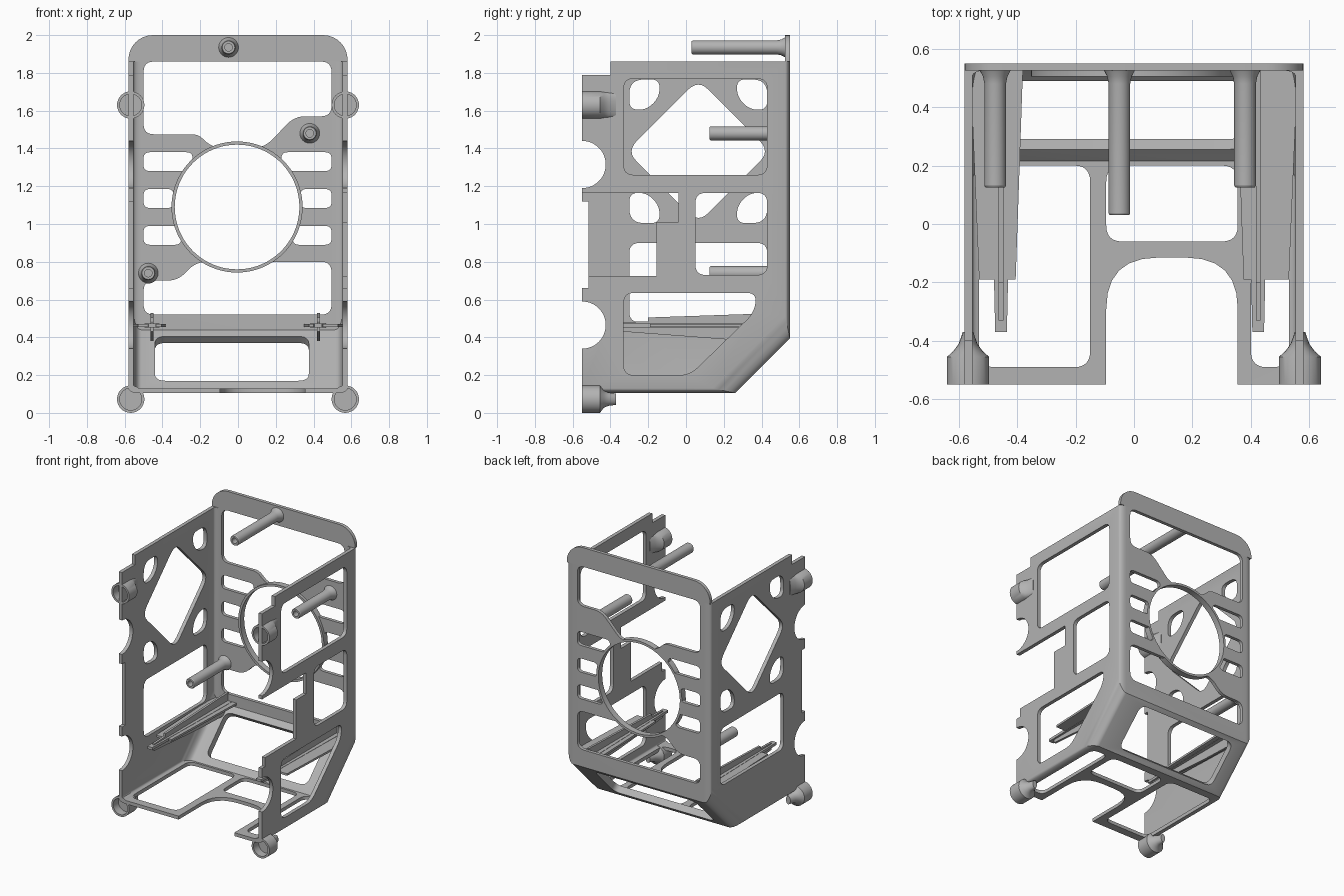
import bpy, bmesh, math
from mathutils import Matrix, Vector

if "Cube" in bpy.data.objects:
    bpy.data.objects.remove(bpy.data.objects["Cube"])

GREY = (0.45, 0.45, 0.45, 1)
mat = bpy.data.materials.new("light grey")
mat.use_nodes = True
mat.diffuse_color = GREY
mat.node_tree.nodes["Principled BSDF"].inputs["Base Color"].default_value = GREY


def finish(name, bm):
    bmesh.ops.recalc_face_normals(bm, faces=bm.faces)
    me = bpy.data.meshes.new(name)
    bm.to_mesh(me)
    bm.free()
    me.materials.append(mat)
    ob = bpy.data.objects.new(name, me)
    bpy.context.collection.objects.link(ob)
    return ob


def activate(ob):
    bpy.ops.object.select_all(action='DESELECT')
    ob.select_set(True)
    bpy.context.view_layer.objects.active = ob


def rounded(pts, r, n=6):
    """Outline with every corner eased by radius r."""
    out = []
    pts = [Vector(p) for p in pts]
    for i, p in enumerate(pts):
        a, b = pts[i - 1] - p, pts[(i + 1) % len(pts)] - p
        d = min(r * 1.1, a.length * 0.49, b.length * 0.49)
        s, e = p + a.normalized() * d, p + b.normalized() * d
        for k in range(n + 1):
            t = k / n
            out.append(s * (1 - t) ** 2 + p * 2 * t * (1 - t) + e * t * t)
    return out


def rect(u0, u1, v0, v1, r=0.05):
    return rounded([(u0, v0), (u1, v0), (u1, v1), (u0, v1)], r)


def circle(u, v, r, n=64):
    return [(u + r * math.cos(k * math.tau / n), v + r * math.sin(k * math.tau / n)) for k in range(n)]


def place(axis, u, v, w):
    return {'x': (w, u, v), 'y': (u, w, v), 'z': (u, v, w)}[axis]


def prism(name, outline, axis, lo, hi):
    bm = bmesh.new()
    rings = [[bm.verts.new(place(axis, p[0], p[1], w)) for p in outline] for w in (lo, hi)]
    n = len(outline)
    for ring in rings:
        bm.faces.new(ring)
    for i in range(n):
        j = (i + 1) % n
        bm.faces.new((rings[0][i], rings[0][j], rings[1][j], rings[1][i]))
    return finish(name, bm)


def loft(name, sections, x, z, closed=False, n=32):
    """Elliptical sections (rx, rz, y) joined along y."""
    bm = bmesh.new()
    rings = [[bm.verts.new((x + rx * math.cos(k * math.tau / n), y, z + rz * math.sin(k * math.tau / n)))
              for k in range(n)] for rx, rz, y in sections]
    pairs = list(zip(rings, rings[1:]))
    if closed:
        pairs.append((rings[-1], rings[0]))
    else:
        bm.faces.new(rings[0])
        bm.faces.new(rings[-1])
    for a, b in pairs:
        for i in range(n):
            j = (i + 1) % n
            bm.faces.new((a[i], a[j], b[j], b[i]))
    return finish(name, bm)


def cut(ob, cutter):
    activate(ob)
    m = ob.modifiers.new("cut", 'BOOLEAN')
    m.operation, m.solver, m.object = 'DIFFERENCE', 'EXACT', cutter
    bpy.ops.object.modifier_apply(modifier=m.name)
    bpy.data.objects.remove(cutter)


def hull(name, profile, half, wide, small):
    """Extruded side profile; slanted rear edges get a wide bevel, other folds a small one."""
    ob = prism(name, profile, 'x', -half, half)
    bm = bmesh.new()
    bm.from_mesh(ob.data)
    layer = bm.edges.layers.float.new("bevel_weight_edge")
    for e in bm.edges:
        a, b = (v.co for v in e.verts)
        if abs(a.x - b.x) > 0.01:
            continue
        dy, dz = abs(a.y - b.y), abs(a.z - b.z)
        if dy > 0.05 and dz > 0.05:
            e[layer] = 1
        elif min(a.y, b.y) > 0.5 or max(a.z, b.z) < 0.2:
            e[layer] = small / wide
    bm.to_mesh(ob.data)
    bm.free()
    activate(ob)
    m = ob.modifiers.new("ease", 'BEVEL')
    m.limit_method, m.width, m.segments = 'WEIGHT', wide, 6
    bpy.ops.object.modifier_apply(modifier=m.name)
    return ob


# Thin shell: two walls, floor, slanted panel and back panel
shell = hull("housing_shell", [(-.55, .105), (.26, .105), (.55, .395), (.55, 1.86), (-.4, 1.86),
                               (-.4, 1.79), (-.55, 1.79)], .58, .1, .025)
cut(shell, hull("inside", [(-.7, .13), (.215, .13), (.525, .44), (.525, 2.1), (-.7, 2.1)], .553, .08, .02))

# Front edge: recesses and half-round notches on both walls
cut(shell, prism("recess", [(-.7, .66), (-.515, .66), (-.515, 1.12), (-.7, 1.12)], 'x', -1, 1))
for z in (.465, 1.315):
    cut(shell, prism("notch", circle(-.55, z, .125), 'x', -1, 1))

# Left wall openings
left_wall = [
    rect(-.33, .43, 1.26, 1.77),
    rect(.05, .43, .73, 1.165),
    rounded([(-.33, .2), (.02, .2), (.36, .53), (.375, .635), (-.33, .635)], .05),
    [(-.7, .725), (-.155, .725), (-.155, 1.01), (-.04, 1.01), (-.04, 1.165), (-.7, 1.165)]]
for o in left_wall:
    cut(shell, prism("opening", o, 'x', .5, .7))

# Right wall openings: diamond, four corner holes, lower window
cy, cz, h = .065, 1.385, .38
right_wall = [rounded([(cy - h, cz), (cy, cz - h), (cy + h, cz), (cy, cz + h)], .07), rect(-.3, .43, .48, .9)]
for sy in (-1, 1):
    for sz in (-1, 1):
        hole = [(.365, .38), (.365, .22), (.27, .22), (.205, .29), (.205, .38)]
        right_wall.append(rounded([(cy + sy * a, cz + sz * b) for a, b in hole], .07))
for o in right_wall:
    cut(shell, prism("opening", o, 'x', -.7, -.5))

# Back panel openings
back = [
    rounded([(-.5, 1.86), (.495, 1.86), (.495, 1.57), (.3, 1.57), (.16, 1.425), (.1, 1.4), (-.1, 1.4),
             (-.16, 1.425), (-.21, 1.475), (-.5, 1.475)], .05),
    rounded([(-.5, .52), (.495, .52), (.495, .8), (-.22, .8), (-.32, .7), (-.5, .7)], .05)]
for z, inner in ((1.28, .23), (1.085, .33), (.89, .29)):
    back += [rect(-.5, -inner - .01, z, z + .1, .03), rect(inner, .495, z, z + .1, .03)]
back.append(circle(-.005, 1.09, .338))
for o in back:
    cut(shell, prism("opening", o, 'y', .45, .7))

# Floor openings
floor = [rect(-.53, -.15, -.49, .2), rect(.4, .53, -.49, .2), rect(-.095, .355, -.06, .2),
         rounded([(-.095, -.8), (.355, -.8), (.355, -.115), (-.095, -.115)], .16)]
for o in floor:
    cut(shell, prism("opening", o, 'z', 0, .18))

# Slanted panel window
slot = prism("opening", rect(-.44, .375, -.166, .166), 'y', -.1, .1)
slot.data.transform(Matrix.Translation((0, .4075, .2525)) @ Matrix.Rotation(-math.pi / 4, 4, 'X'))
cut(shell, slot)

# Top bar with rounded corners
corner = [(.58, 1.86)] + [(.45 + .13 * math.cos(a), 1.87 + .13 * math.sin(a))
                          for a in (k * math.pi / 16 for k in range(9))]
prism("top_bar", corner + [(-x, z) for x, z in reversed(corner)], 'y', .525, .55)

# Fan ring
loft("fan_ring", [(r, r, y) for r, y in ((.33, .505), (.347, .505), (.347, .55), (.33, .55))],
     -.005, 1.09, True, 80)

# Standoff pegs with flared foot and drilled tip
for i, (x, z, tip) in enumerate([(-.05, 1.935, .03), (.38, 1.48, .125), (-.475, .74, .125)]):
    secs = [(.02, tip + .05), (.02, tip), (.033, tip), (.037, tip + .006), (.037, .48), (.042, .505), (.055, .53)]
    loft(f"standoff_{i + 1}", [(r, r, y) for r, y in secs], x, z)

# Cupped corner bosses fading into the walls
for side, sx in (("left", 1), ("right", -1)):
    for level, z in (("upper", 1.63), ("lower", .0725)):
        low = level == "lower"
        secs = [(.058, .058, -.49), (.058, .058, -.55), (.0725, .0725, -.55), (.0725, .0725, -.455)]
        for rx, y, rz in ((.05, -.435, .045), (.032, -.41, .035), (.018, -.37, .03)):
            secs.append((rx, rz if low else .07, y))
        loft(f"{side}_{level}_boss", secs, sx * .568, z)

# Cross-section card rails: flat wing, upright fin and narrow core
for side, sx, core, rear in (("left", 1, .425, .35), ("right", -1, .455, .38)):
    wing = [(.56, .53), (rear, .53), (core - .05, -.19), (.53, -.19)]
    prism(f"{side}_rail_wing", [(sx * x, y) for x, y in wing], 'z', .455, .47)
    spine = [(core - .04, .52), (core + .04, .52), (core + .02, -.37), (core - .02, -.37)]
    prism(f"{side}_rail_core", [(sx * x, y) for x, y in spine], 'z', .453, .472)
    fin = [(-.33, .43), (.2, .39), (.47, .38), (.53, .44), (.53, .53), (-.2, .505), (-.2, .485), (-.33, .48)]
    prism(f"{side}_rail_fin", fin, 'x', sx * core - .008, sx * core + .008)

for ob in bpy.context.scene.objects:
    if ob.type == 'MESH':
        activate(ob)
        bpy.ops.object.shade_smooth_by_angle(angle=math.radians(32))
